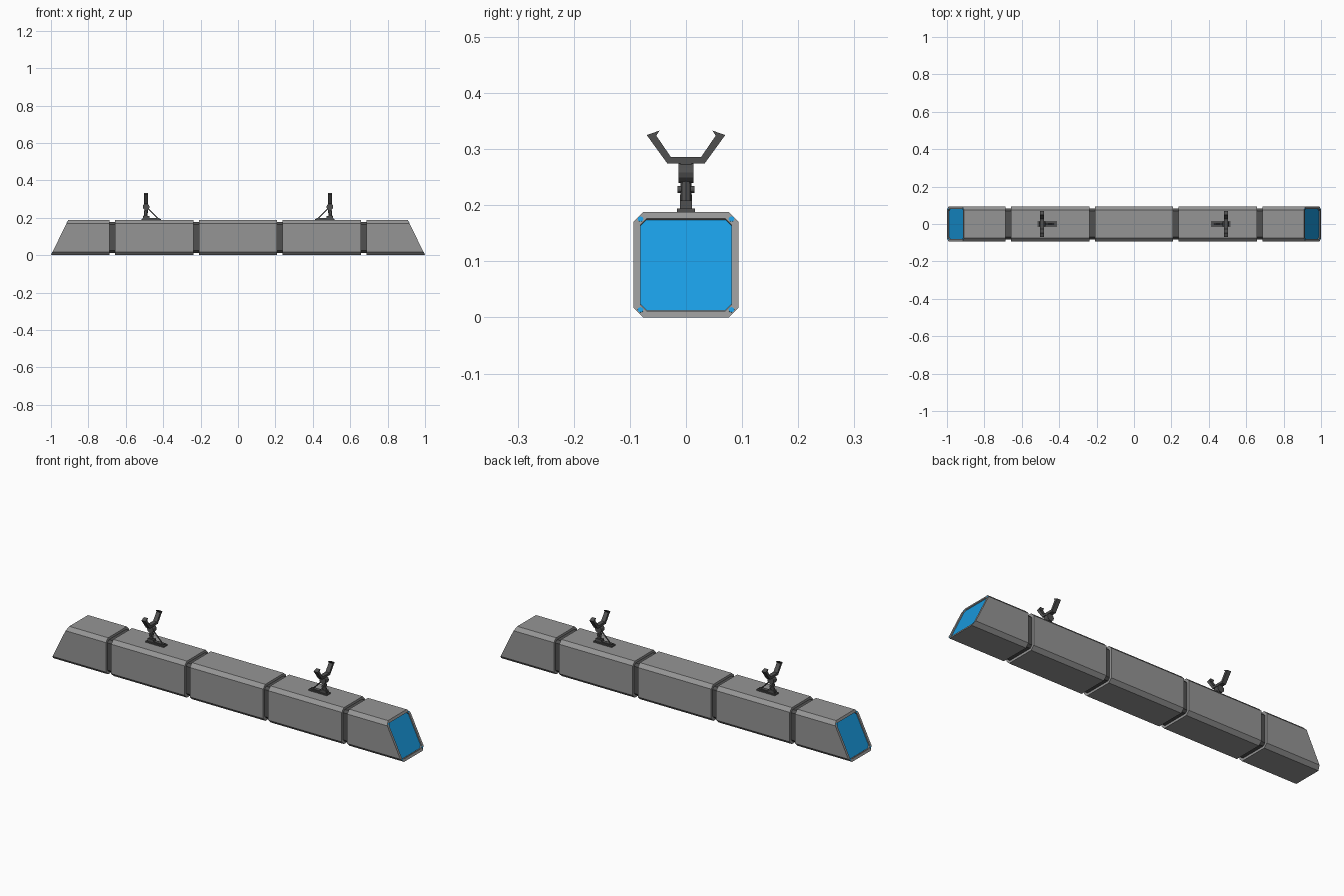
import bpy, bmesh
from math import pi, atan2
from mathutils import Vector, Matrix

if "Cube" in bpy.data.objects:
    bpy.data.objects.remove(bpy.data.objects["Cube"])


def material(name, rgb):
    m = bpy.data.materials.new(name)
    m.diffuse_color = (*rgb, 1)
    m.use_nodes = True
    m.node_tree.nodes["Principled BSDF"].inputs["Base Color"].default_value = m.diffuse_color
    return m


BODY = material("body_grey", (0.3, 0.3, 0.3))
DARK = material("dark_grey", (0.08, 0.08, 0.08))
BLUE = material("glass_blue", (0.01, 0.33, 0.75))
H, W, CH = 0.188, 0.094, 0.018      # body height, half width, corner chamfer
SLOPE = 0.092 / H                   # nose rake


def finish(name, bm, mat, mirror=True):
    bmesh.ops.recalc_face_normals(bm, faces=bm.faces)
    me = bpy.data.meshes.new(name)
    bm.to_mesh(me)
    bm.free()
    me.materials.append(mat)
    ob = bpy.data.objects.new(name, me)
    bpy.context.collection.objects.link(ob)
    if mirror:
        ob.modifiers.new("other_end", 'MIRROR')
    return ob


def section(inset=0.0):
    """Chamfered square outline (y, z)."""
    w, z0, z1, c = W - inset, inset, H - inset, CH - 0.5 * inset
    return [(w - c, z0), (w, z0 + c), (w, z1 - c), (w - c, z1),
            (c - w, z1), (-w, z1 - c), (-w, z0 + c), (c - w, z0)]


def prism(outline, xa, xb):
    """Loft an outline between two x positions, given as functions of z."""
    bm = bmesh.new()
    a = [bm.verts.new((xa(z), y, z)) for y, z in outline]
    b = [bm.verts.new((xb(z), y, z)) for y, z in outline]
    bm.faces.new(a[::-1])
    end = bm.faces.new(b)
    n = len(a)
    for i in range(n):
        j = (i + 1) % n
        bm.faces.new((a[i], a[j], b[j], b[i]))
    bmesh.ops.recalc_face_normals(bm, faces=bm.faces)
    return bm, end


def flat(x):
    return lambda z: x


def raked(offset=0.0):
    return lambda z: 1.0 - offset - SLOPE * z


def box(name, x0, x1, hy, z0, z1):
    bm, _ = prism([(-hy, z0), (hy, z0), (hy, z1), (-hy, z1)], flat(x0), flat(x1))
    return finish(name, bm, DARK)


def rod(name, p, q, r, sides=12, mat=DARK, r2=None):
    p, q = Vector(p), Vector(q)
    d = q - p
    bm = bmesh.new()
    rot = d.to_track_quat('Z', 'Y').to_matrix().to_4x4()
    bmesh.ops.create_cone(bm, cap_ends=True, segments=sides, radius1=r,
                          radius2=r if r2 is None else r2, depth=d.length,
                          matrix=Matrix.Translation((p + q) / 2) @ rot)
    return finish(name, bm, mat)


# carriages
bm, _ = prism(section(), flat(-0.209), flat(0.209))
finish("middle_carriage", bm, BODY, mirror=False)
bm, _ = prism(section(), flat(0.238), flat(0.657))
finish("outer_carriage", bm, BODY)

# joints between carriages
for name, x in (("inner_joint", 0.2235), ("outer_joint", 0.672)):
    bm, _ = prism(section(0.012), flat(x - 0.02), flat(x + 0.02))
    finish(name, bm, DARK)

# raked nose with a recessed window frame
bm, end = prism(section(), flat(0.687), raked())
bmesh.ops.inset_individual(bm, faces=[end], thickness=0.013, use_even_offset=True)
bmesh.ops.inset_individual(bm, faces=[end], thickness=0.0, depth=-0.01)
finish("nose", bm, BODY)
bm, _ = prism(section(0.0125), raked(0.016), raked(0.006))
finish("windscreen", bm, BLUE)

# corner lamps set in the frame
normal = Vector((1, 0, SLOPE)).normalized()
for side, sy in (("left", 1), ("right", -1)):
    for level, z in (("lower", 0.0135), ("upper", 0.175)):
        c = Vector((raked()(z), sy * 0.081, z))
        rod(f"{level}_{side}_lamp", c - normal * 0.003, c + normal * 0.001, 0.005, 12, BLUE)

# pantographs
X = 0.491
box("pantograph_base", 0.412, 0.517, 0.016, H - 0.002, 0.194)
box("pantograph_rail", 0.42, 0.51, 0.009, 0.193, 0.199)
box("pantograph_foot", X - 0.017, X + 0.017, 0.011, 0.193, 0.208)
rod("lower_arm", (X + 0.003, 0, 0.2), (X, 0, 0.25), 0.011, 8, r2=0.009)
rod("hinge_pin", (X, -0.015, 0.228), (X, 0.015, 0.228), 0.006)
rod("pivot_drum", (X, -0.013, 0.258), (X, 0.013, 0.258), 0.018, 12)
box("neck", X - 0.01, X + 0.01, 0.01, 0.262, 0.28)
rod("brace", (0.428, 0, 0.197), (X - 0.004, 0, 0.255), 0.003, 6)

# horned collector head
half = [(0.033, 0.274), (0.070, 0.325), (0.047, 0.333), (0.053, 0.324), (0.027, 0.286)]
bm, _ = prism(half + [(-y, z) for y, z in reversed(half)], flat(X - 0.011), flat(X + 0.011))
finish("collector_head", bm, DARK)
